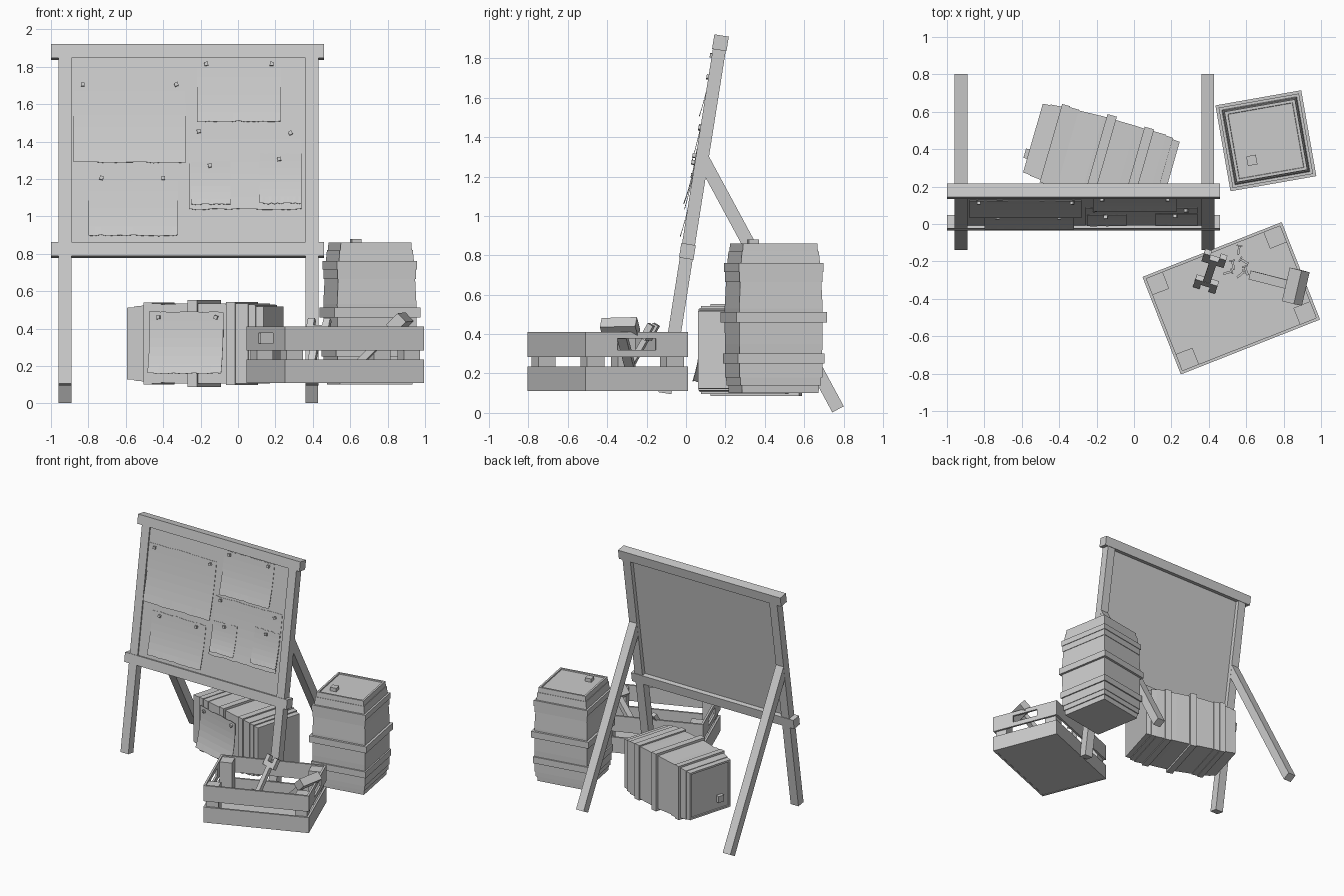
import bpy, bmesh, math, random
from mathutils import Matrix, Vector

if "Cube" in bpy.data.objects:
    bpy.data.objects.remove(bpy.data.objects["Cube"])

random.seed(4)
T, R = Matrix.Translation, Matrix.Rotation


def finish(name, bm, mat):
    bmesh.ops.recalc_face_normals(bm, faces=bm.faces)
    me = bpy.data.meshes.new(name)
    bm.to_mesh(me)
    bm.free()
    ob = bpy.data.objects.new(name, me)
    ob.matrix_world = mat
    bpy.context.collection.objects.link(ob)
    return ob


def boxes(name, spans, mat=Matrix()):
    """Boxes given as (x0, x1, y0, y1, z0, z1) in a local frame, one object."""
    bm = bmesh.new()
    for x0, x1, y0, y1, z0, z1 in spans:
        m = T(((x0 + x1) / 2, (y0 + y1) / 2, (z0 + z1) / 2)) @ Matrix.Diagonal((x1 - x0, y1 - y0, z1 - z0, 1))
        bmesh.ops.create_cube(bm, size=1, matrix=m)
    return finish(name, bm, mat)


def frame(origin, x, y, z):
    m = Matrix((x, y, z)).transposed().to_4x4()
    return T(origin) @ m


def along(a, b, side):
    """Frame at a with z towards b and x close to side."""
    z = (Vector(b) - Vector(a)).normalized()
    y = z.cross(Vector(side)).normalized()
    return frame(a, y.cross(z), y, z), (Vector(b) - Vector(a)).length


def paper(name, x0, x1, z0, z1, y, mat, curl, pins):
    """Thin sheet with ragged bottom and outward curl, held by pins."""
    nx, nz = 14, 7
    bm = bmesh.new()
    rows = []
    for j in range(nz + 1):
        t = j / nz
        row = []
        for i in range(nx + 1):
            z = z1 + (z0 - z1) * t
            if j in (0, nz):
                z += random.uniform(-.004, .004)
            row.append(bm.verts.new((x0 + (x1 - x0) * i / nx, y - curl * t ** 2.5, z)))
        rows.append(row)
    for j in range(nz):
        for i in range(nx):
            bm.faces.new((rows[j][i], rows[j][i + 1], rows[j + 1][i + 1], rows[j + 1][i]))
    ob = finish(name, bm, mat)
    mod = ob.modifiers.new("thickness", 'SOLIDIFY')
    mod.thickness = .003
    for px, pz in pins:
        boxes("pin", [(-.01, .01, y - .016, y + .026, -.01, .01)],
              mat @ T((px, 0, pz)) @ R(random.uniform(-.5, .5), 4, 'Y'))


# Leaning notice board frame; lz converts world height to height along the lean
LEAN = math.radians(9)
board = T((0, -.107, .1)) @ R(-LEAN, 4, 'X')


def lz(z):
    return (z - .1) / math.cos(LEAN)


for x in (-.96, .36):
    boxes("front_leg", [(x, x + .07, -.033, .033, 0, lz(1.87))], board)
    m, length = along((x + .035, .772, .018), (x + .035, .08, 1.3), (1, 0, 0))
    boxes("rear_leg", [(-.034, .034, -.033, .033, 0, length)], m)
for name, z in (("top_rail", 1.842), ("lower_rail", .783)):
    boxes(name, [(-1, .46, -.037, .037, lz(z), lz(z + .074))], board)
boxes("board_panel", [(-.9, .37, -.022, 0, lz(.84), lz(1.86))], board)

# Notices: x0, x1, bottom, top, pins
notices = [
    (-.88, -.28, 1.28, 1.73, [(-.83, 1.70), (-.33, 1.70)]),
    (-.22, .23, 1.50, 1.835, [(-.17, 1.81), (.18, 1.81)]),
    (-.26, .34, 1.03, 1.475, [(-.21, 1.45), (.28, 1.44)]),
    (-.80, -.32, .89, 1.23, [(-.73, 1.20), (-.40, 1.20)]),
    (-.25, -.04, 1.055, 1.29, [(-.15, 1.265)]),
    (.115, .34, 1.06, 1.33, [(.22, 1.30)])]
for k, (x0, x1, z0, z1, pins) in enumerate(notices):
    paper("notice", x0, x1, lz(z0), lz(z1), -.027 - (.008 if k > 3 else 0), board, .022,
          [(px, lz(pz)) for px, pz in pins])


# Square barrels: stacked square sections
def barrel(name, mat):
    h = .38
    profile = [(-h, .175), (-h, .197), (-.34, .199), (-.34, .207), (-.13, .214), (.05, .215),
               (.25, .206), (.34, .198), (.34, .194), (h, .191), (h, .176), (h - .008, .174)]
    bm = bmesh.new()
    rings = [[bm.verts.new((sx * r, sy * r, z)) for sx, sy in ((-1, -1), (1, -1), (1, 1), (-1, 1))]
             for z, r in profile]
    for a, b in zip(rings, rings[1:]):
        for i in range(4):
            bm.faces.new((a[i], a[(i + 1) % 4], b[(i + 1) % 4], b[i]))
    bm.faces.new(rings[0][::-1])
    bm.faces.new(rings[-1])
    finish(name, bm, mat)
    bands = [(.235, .28, .218), (.185, .235, .213), (-.02, .032, .233), (-.23, -.178, .223),
             (-.30, -.23, .213)]
    boxes(name + "_bands", [(-r, r, -r, r, z0, z1) for z0, z1, r in bands], mat)
    boxes(name + "_plug", [(-.118, -.066, -.116, -.064, h - .02, h + .02)], mat)


barrel("standing_barrel", T((.705, .445, .48)) @ R(math.radians(10), 4, 'Z'))
ca, sa = math.cos(math.radians(16)), math.sin(math.radians(16))
centre = (-.175, .355, .32)
barrel("lying_barrel", frame(centre, (0, 0, 1), (sa, ca, 0), (-ca, sa, 0)))

# Notice pinned on the lying barrel
paper("barrel_notice", -.24, .17, -.16, .17, -.242, T(centre) @ R(math.radians(-16), 4, 'Z'), .045,
      [(-.19, .14), (.13, .14)])

# Open slatted crate
crate = T((.52, -.397, 0)) @ R(math.radians(21.5), 4, 'Z')
L, W, t = .40, .28, .016
boxes("crate_floor", [(-L + t, L - t, -W + t, W - t, .112, .13)], crate)
boxes("crate_posts", [(min(a, b), max(a, b), min(c, d), max(c, d), .115, .4)
                      for s in (-1, 1) for q in (-1, 1)
                      for a, b, c, d in [(s * (L - t), s * (L - .11), q * (W - t), q * (W - .11))]], crate)
for q in (-1, 1):
    y0, y1 = sorted((q * W, q * (W - t)))
    x0, x1 = sorted((q * L, q * (L - t)))
    boxes("long_slats", [(-L, L, y0, y1, .11, .235), (-L, L, y0, y1, .283, .41)], crate)
    e = W - t
    # end slats, the upper one with a hand hole
    boxes("end_slats", [(x0, x1, -e, e, .11, .235), (x0, x1, -e, e, .283, .32),
                        (x0, x1, -e, e, .377, .41), (x0, x1, -e, -.105, .32, .377),
                        (x0, x1, .105, e, .32, .377)], crate)

# Hammer leaning on the crate end
m, n = along((.63, -.275, .2), (.865, -.335, .43), (.2, .98, 0))
boxes("hammer_handle", [(-.024, .024, -.018, .018, 0, n)], m)
boxes("hammer_head", [(-.092, .092, -.032, .032, n - .045, n + .045)], m)

# Double ended wrench
m, n = along((.385, -.32, .17), (.43, -.185, .41), (1, -.3, 0))
parts = [(-.02, .02, -.014, .014, .02, n - .02)]
for a, b, c in ((-.045, .0, .04), (n - .04, n, n + .045)):
    mid = (b, c) if a < 0 else (a, b)
    tip = (a, b) if a < 0 else (b, c)
    parts.append((-.062, .062, -.016, .016, *mid))
    parts += [(-.062, -.025, -.016, .016, *tip), (.025, .062, -.016, .016, *tip)]
boxes("wrench", parts, m)

# Loose nails on the crate floor
for x, y, a in ((.5, -.26, .3), (.53, -.22, 1.8), (.56, -.14, 1.4), (.59, -.2, 2.6), (.57, -.27, .7), (.6, -.25, 1.9)):
    boxes("nail", [(-.025, .02, -.006, .006, 0, .012), (.02, .028, -.015, .015, 0, .03)],
          T((x, y, .13)) @ R(a, 4, 'Z'))
